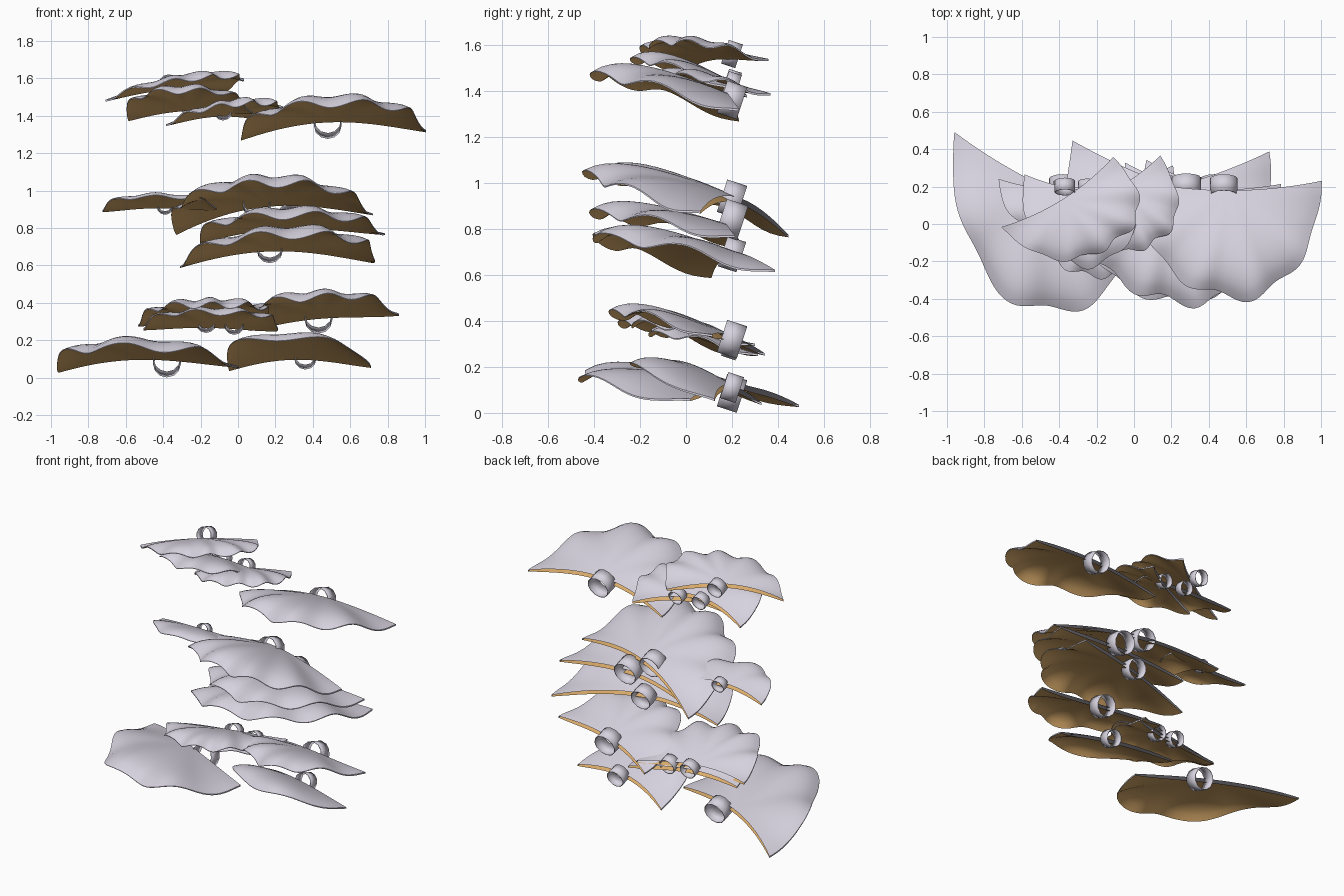
import bpy, bmesh
from math import sin, cos, pi, radians
from mathutils import Matrix, Vector

cube = bpy.data.objects.get("Cube")
if cube:
    bpy.data.objects.remove(cube, do_unlink=True)


def material(name, rgb):
    m = bpy.data.materials.new(name)
    m.use_nodes = True
    m.diffuse_color = (*rgb, 1)
    m.node_tree.nodes["Principled BSDF"].inputs["Base Color"].default_value = (*rgb, 1)
    return m


CAP = material("pale_lavender", (0.68, 0.65, 0.74))
UNDER = material("ochre_brown", (0.72, 0.42, 0.15))
ROWS, COLS = 14, 64


def finish(bm, name, mats):
    mesh = bpy.data.meshes.new(name)
    bm.to_mesh(mesh)
    bm.free()
    obj = bpy.data.objects.new(name, mesh)
    bpy.context.collection.objects.link(obj)
    for m in mats:
        mesh.materials.append(m)
    bpy.ops.object.select_all(action="DESELECT")
    obj.select_set(True)
    bpy.context.view_layer.objects.active = obj
    bpy.ops.object.shade_smooth_by_angle(angle=radians(45))
    return obj


def shelf(name, centre, width, depth, turn, lift, droop, roll=0, skew=0, lobes=9):
    """Scalloped fan: two skins joined at the curled front rim, open at the back."""
    place = Matrix.Translation(centre) @ Matrix.Rotation(radians(turn), 4, "Z")
    bm = bmesh.new()

    def point(r, a, under):
        wave = 1 + 0.045 * cos(lobes * a) * sin(a) + 0.02 * sin(4 * a + lobes)
        u = r * cos(a) * wave
        s = r * sin(a) ** 0.9 * wave if 0 < a < pi else 0
        z = lift * sin(1.75 * s) - droop * u * u + roll * u
        z += 0.04 * depth * r ** 3 * cos(lobes * a + 1)
        z -= 0.09 * depth * r ** 8 * sin(a)
        z -= under * (0.003 + 0.022 * (1 - min(s, 1)) * (1 - 0.7 * r ** 4))
        y = -depth * s + 0.05 * u * u * (1 - min(s, 1))
        return place @ Vector((width * (u + skew * s), y, z))

    # Upper skin facing up, underside facing down
    rims = []
    for under in (0, 1):
        hub = bm.verts.new(point(0, pi / 2, under))
        rows = [[bm.verts.new(point(i / ROWS, pi * j / COLS, under))
                 for j in range(COLS + 1)] for i in range(1, ROWS + 1)]
        for j in range(COLS):
            faces = [(hub, rows[0][j + 1], rows[0][j])]
            faces += [(a[j], a[j + 1], b[j + 1], b[j]) for a, b in zip(rows, rows[1:])]
            for f in faces:
                bm.faces.new(f if under else f[::-1]).material_index = under
        rims.append(rows[-1])

    # Pale rim
    top, low = rims
    for j in range(COLS):
        bm.faces.new((top[j], top[j + 1], low[j + 1], low[j]))
    bmesh.ops.reverse_faces(bm, faces=bm.faces)
    bmesh.ops.recalc_face_normals(bm, faces=bm.faces)
    finish(bm, name, (CAP, UNDER))


def ring(name, x, z, radius):
    """Open band behind the shelf, its rear end tipped down."""
    place = Matrix.Translation((x, 0.2, z)) @ Matrix.Rotation(radians(-18), 4, "X")
    bm = bmesh.new()
    n = 12
    loops = [[bm.verts.new(place @ Vector((radius * cos(2 * pi * i / n), y,
                                           radius * sin(2 * pi * i / n))))
              for i in range(n)] for y in (-0.65 * radius, 0.65 * radius)]
    for i in range(n):
        k = (i + 1) % n
        bm.faces.new((loops[0][i], loops[0][k], loops[1][k], loops[1][i]))
    obj = finish(bm, name, (CAP,))
    wall = obj.modifiers.new("wall", "SOLIDIFY")
    wall.thickness = 0.004


# name, back centre, half width, depth, turn, lift, droop, roll, skew, lobes
SHELVES = [
    ("crown_shelf", (-0.385, 0.13, 1.56), 0.36, 0.35, 32, 0.08, 0.05, 0.02, 0.25, 11),
    ("crown_left_shelf", (-0.26, 0.18, 1.45), 0.33, 0.40, -6, 0.12, 0.05, 0.01, 0, 9),
    ("crown_middle_shelf", (-0.1, 0.19, 1.42), 0.30, 0.36, 27, 0.08, 0.05, 0.01, 0.1, 11),
    ("crown_right_shelf", (0.51, 0.18, 1.39), 0.49, 0.57, 0, 0.13, 0.09, 0.01, 0.03, 9),
    ("upper_left_shelf", (-0.42, 0.19, 0.93), 0.30, 0.25, 0, 0.06, 0.03, 0, 0, 7),
    ("upper_large_shelf", (0.18, 0.21, 0.94), 0.57, 0.60, -20, 0.15, 0.12, 0.04, 0.2, 11),
    ("upper_middle_shelf", (0.29, 0.18, 0.82), 0.49, 0.57, -2, 0.10, 0.07, 0.01, 0, 9),
    ("upper_low_shelf", (0.22, 0.2, 0.70), 0.53, 0.60, 15, 0.12, 0.09, 0, -0.1, 9),
    ("lower_left_shelf", (-0.18, 0.18, 0.32), 0.36, 0.46, 12, 0.11, 0.03, 0, -0.1, 11),
    ("lower_middle_shelf", (-0.14, 0.2, 0.29), 0.36, 0.36, 10, 0.09, 0.03, -0.01, 0, 9),
    ("lower_right_shelf", (0.45, 0.18, 0.34), 0.41, 0.48, -16, 0.13, 0.04, 0.03, 0.1, 9),
    ("base_left_shelf", (-0.5, 0.21, 0.12), 0.53, 0.61, -26, 0.10, 0.07, 0, 0.4, 7),
    ("base_right_shelf", (0.32, 0.18, 0.12), 0.40, 0.40, -15, 0.13, 0.07, 0, 0.1, 5),
]
for row in SHELVES:
    shelf(*row)

# name, x, z, radius
RINGS = [
    ("crown", -0.37, 1.56, 0.05), ("crown_left", -0.25, 1.44, 0.045),
    ("crown_middle", -0.08, 1.43, 0.045), ("crown_right", 0.48, 1.36, 0.07),
    ("upper_left", -0.39, 0.92, 0.04), ("upper_large", 0.1, 0.93, 0.07),
    ("upper_middle", 0.28, 0.84, 0.075), ("upper_low", 0.17, 0.69, 0.065),
    ("lower_left", -0.17, 0.30, 0.05), ("lower_middle", -0.02, 0.29, 0.05),
    ("lower_right", 0.43, 0.32, 0.07), ("base_left", -0.38, 0.085, 0.07),
    ("base_right", 0.36, 0.11, 0.055),
]
for name, x, z, radius in RINGS:
    ring(name + "_ring", x, z, radius)
